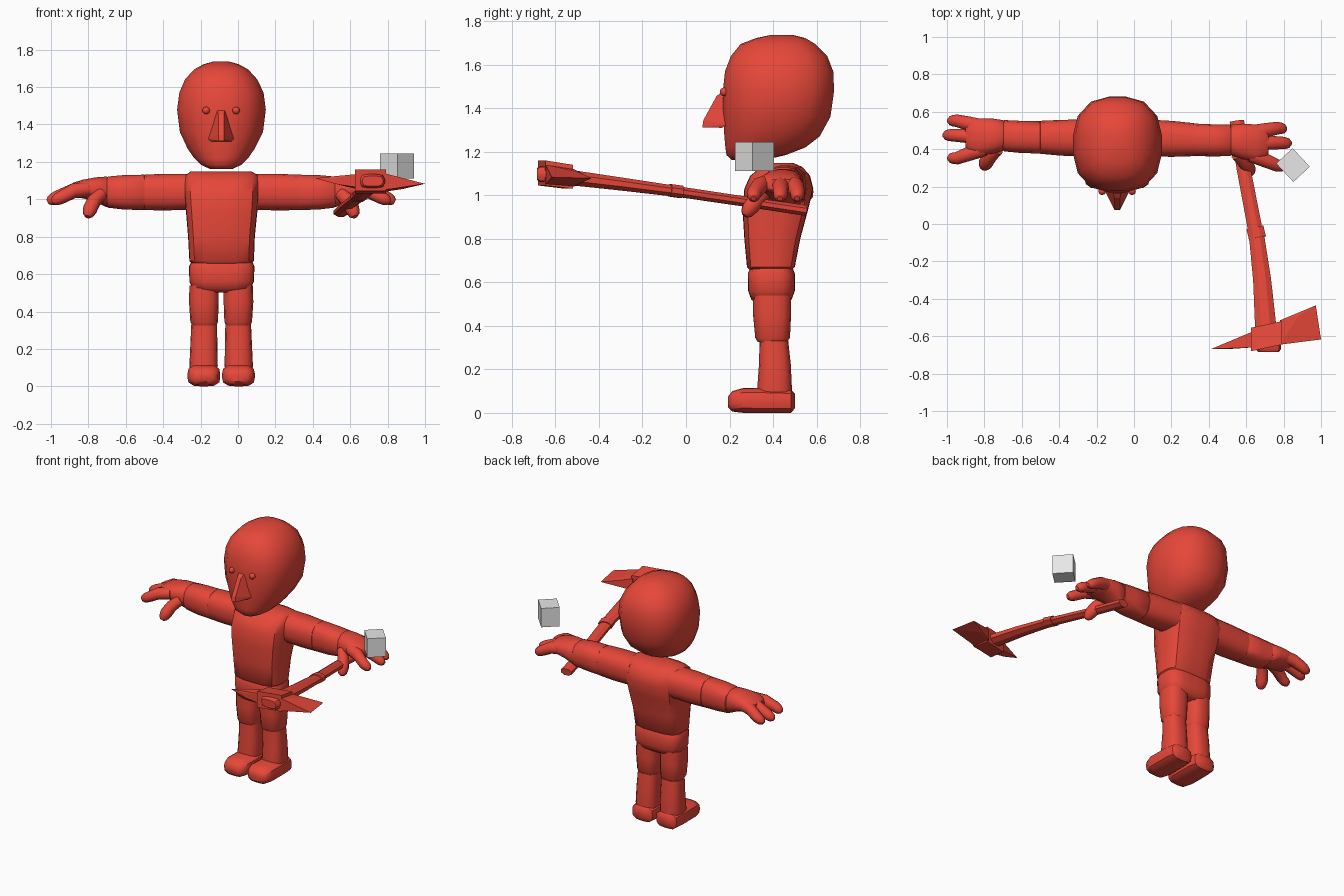
import bpy, bmesh, math
from mathutils import Vector, Matrix

CX = -0.09  # centre line of the figure


def material(name, rgb):
    m = bpy.data.materials.new(name)
    m.diffuse_color = (*rgb, 1)
    return m


RED = material("red", (0.8, 0.063, 0.041))
GREY = material("light_grey", (0.8, 0.8, 0.8))


def finish(bm, name, mat=RED, smooth=True):
    bmesh.ops.recalc_face_normals(bm, faces=bm.faces)
    me = bpy.data.meshes.new(name)
    bm.to_mesh(me)
    bm.free()
    me.materials.append(mat)
    ob = bpy.data.objects.new(name, me)
    bpy.context.collection.objects.link(ob)
    if smooth:
        bpy.ops.object.select_all(action='DESELECT')
        ob.select_set(True)
        bpy.context.view_layer.objects.active = ob
        bpy.ops.object.shade_smooth_by_angle(angle=math.radians(42))
    return ob


def skin(name, rings, place=lambda v: v, smooth=True):
    """Join rings of points into a capped solid."""
    bm = bmesh.new()
    vs = [[bm.verts.new(place(Vector(p))) for p in r] for r in rings]
    n = len(vs[0])
    for a, b in zip(vs, vs[1:]):
        for i in range(n):
            j = (i + 1) % n
            bm.faces.new((a[i], a[j], b[j], b[i]))
    bm.faces.new(vs[0])
    bm.faces.new(vs[-1])
    return finish(bm, name, smooth=smooth)


def loft(name, axis, rings, p=3, n=16, place=lambda v: v):
    """Rounded-box sections: (position, low1, high1, low2, high2)."""
    out = []
    for t, a0, a1, b0, b1 in rings:
        ring = []
        for i in range(n):
            ang = 2 * math.pi * (i + 0.5) / n
            c, s = math.cos(ang), math.sin(ang)
            # corner-rounded section normalised to reach its bounds
            k = (abs(c) ** p + abs(s) ** p) ** (-1 / p)
            u = (a0 + a1) / 2 + c * k * (a1 - a0) / 2
            v = (b0 + b1) / 2 + s * k * (b1 - b0) / 2
            ring.append({'x': (t, u, v), 'y': (u, t, v), 'z': (u, v, t)}[axis])
        out.append(ring)
    return skin(name, out, place)


def tube(name, pts, n=10, flat=1.0, place=lambda v: v, smooth=True):
    """Tapered tube through (x, y, z, radius) points."""
    ps = [Vector(q[:3]) for q in pts]
    rings = []
    for i, q in enumerate(pts):
        d = (ps[min(i + 1, len(ps) - 1)] - ps[max(i - 1, 0)]).normalized()
        side = d.cross(Vector((0, 0, 1))).normalized()
        up = side.cross(d)
        rings.append([ps[i] + side * q[3] * math.cos(a) + up * q[3] * flat * math.sin(a)
                      for a in (2 * math.pi * (k + 0.5) / n for k in range(n))])
    return skin(name, rings, place, smooth)


def hull(name, pts):
    bm = bmesh.new()
    for q in pts:
        bm.verts.new(q)
    bmesh.ops.convex_hull(bm, input=bm.verts)
    return finish(bm, name, smooth=False)


def finger(name, pts, place):
    """Tube with rounded ends."""
    a, b = Vector(pts[0][:3]), Vector(pts[-1][:3])
    d = (b - Vector(pts[-2][:3])).normalized()
    r = pts[-1][3]
    tip = [(*(b + d * r * 0.6), r * 0.8), (*(b + d * r), r * 0.4)]
    tube(name, pts + tip, 10, 1.0, place)


# head, narrowing to the chin
loft("head", 'z', [
    (1.162, -.15, -.03, .21, .36), (1.185, -.20, .02, .185, .46),
    (1.22, -.235, .055, .18, .55), (1.27, -.27, .09, .175, .615),
    (1.36, -.312, .135, .17, .665), (1.48, -.327, .15, .168, .682),
    (1.57, -.315, .138, .178, .678), (1.64, -.285, .105, .205, .65),
    (1.695, -.235, .055, .25, .595), (1.722, -.185, .005, .32, .55),
    (1.737, -.13, -.05, .39, .49)], p=2.6)

# eyes and nose
for side in (-1, 1):
    eye = bmesh.new()
    bmesh.ops.create_uvsphere(eye, u_segments=12, v_segments=8, radius=.02,
                              matrix=Matrix.Translation((CX + side * .08, .175, 1.475)))
    finish(eye, "eye_right" if side > 0 else "eye_left")
hull("nose", [(CX - .02, .165, 1.475), (CX + .02, .165, 1.475),
              (CX - .015, .14, 1.455), (CX + .015, .14, 1.455),
              (CX - .072, .19, 1.325), (CX + .072, .19, 1.325),
              (CX - .055, .165, 1.31), (CX + .055, .165, 1.31),
              (CX - .015, .08, 1.345), (CX + .015, .08, 1.345),
              (CX - .015, .075, 1.312), (CX + .015, .075, 1.312)])

# torso and hips
loft("torso", 'z', [
    (.655, -.245, .07, .295, .485), (.67, -.26, .085, .28, .5),
    (.8, -.267, .09, .268, .525), (.93, -.278, .103, .26, .56),
    (1.03, -.286, .11, .268, .585), (1.09, -.286, .11, .295, .57),
    (1.13, -.28, .105, .345, .535), (1.148, -.255, .075, .385, .495)], p=4, n=20)
loft("hips", 'z', [
    (.502, -.2, .02, .33, .46), (.52, -.24, .065, .3, .485),
    (.56, -.26, .085, .286, .5), (.64, -.262, .088, .284, .5),
    (.665, -.25, .078, .295, .49)], p=4, n=20)

for side, tag in ((-1, "left"), (1, "right")):
    def put(v, s=side):
        # the right arm swings slightly forward
        swing = .06 * max(0, v.x - .2) if s > 0 else 0
        return Vector((CX + s * v.x, v.y - swing, v.z))

    # legs
    loft("thigh_" + tag, 'z', [
        (.325, .025, .155, .33, .465), (.345, .017, .165, .318, .478),
        (.45, .013, .172, .308, .483), (.54, .013, .17, .308, .483)], 3, 16, put)
    loft("shin_" + tag, 'z', [
        (.09, .02, .168, .327, .487), (.11, .018, .17, .327, .487),
        (.22, .02, .165, .335, .482), (.33, .022, .16, .338, .47),
        (.342, .035, .148, .355, .455)], 3, 16, put)
    loft("foot_" + tag, 'y', [
        (.193, .045, .14, .025, .075), (.213, .018, .167, .006, .1),
        (.265, .005, .18, 0, .115), (.42, .006, .18, 0, .113),
        (.482, .015, .172, 0, .108), (.5, .045, .145, .02, .088)], 3.5, 16, put)

    # arms
    loft("upper_arm_" + tag, 'x', [
        (.15, .36, .56, .945, 1.137), (.3, .365, .557, .94, 1.137),
        (.41, .375, .552, .942, 1.132), (.42, .39, .54, .96, 1.117)], 2.8, 16, put)
    loft("forearm_" + tag, 'x', [
        (.4, .385, .54, .955, 1.12), (.412, .376, .55, .942, 1.132),
        (.52, .38, .552, .945, 1.13), (.605, .388, .556, .955, 1.122),
        (.617, .4, .545, .967, 1.11)], 2.8, 16, put)
    loft("palm_" + tag, 'x', [
        (.6, .4, .545, .965, 1.113), (.612, .39, .556, .957, 1.122),
        (.67, .375, .565, .985, 1.118), (.74, .365, .565, 1.005, 1.105),
        (.79, .38, .56, 1.01, 1.09), (.81, .41, .54, 1.02, 1.075)], 2.6, 16, put)

    # fingers and thumb
    for k, (y0, y1, reach) in enumerate(((.52, .552, .855), (.465, .475, .88), (.4, .352, .855))):
        finger(f"finger_{k + 1}_{tag}", [
            (.71, y0, 1.055, .04), (.79, (y0 + y1) / 2, 1.045, .04),
            (reach, y1, 1.01, .035), (reach + .02, y1, 1.0, .032)], put)
    finger("thumb_" + tag, [(.64, .4, 1.03, .035), (.68, .36, .99, .038),
                            (.7, .33, .95, .04), (.705, .32, .935, .036)], put)

# axe handle: lower grip, then the wider upper shaft
tube("handle_grip", [(.55, .55, .93, .042), (.585, .3, .967, .04), (.65, -.04, 1.017, .042)],
     8, .62, smooth=False)
tube("handle_collar", [(.647, -.02, 1.015, .05), (.66, -.075, 1.023, .05)], 8, .62, smooth=False)
tube("handle_shaft", [(.655, -.06, 1.02, .044), (.685, -.3, 1.052, .052), (.705, -.56, 1.085, .062)],
     8, .62, smooth=False)

# axe head block with its raised cap
hull("axe_block", [(x, y, z) for x, dy in ((.625, -.015), (.79, .02))
                   for y, z in ((-.54 + dy, 1.03), (-.54 + dy, 1.14),
                                (-.665 + dy, 1.045), (-.665 + dy, 1.16))])
loft("axe_cap", 'y', [(-.685, .665, .775, 1.07, 1.125), (-.67, .65, .785, 1.06, 1.135),
                      (-.63, .65, .785, 1.06, 1.135)], 4, 12)

# cutting blade and rear pick
hull("axe_blade", [(.78, -.515, 1.04), (.78, -.515, 1.12), (.78, -.645, 1.05), (.78, -.645, 1.14),
                   (.88, -.49, 1.055), (.88, -.49, 1.105), (1.0, -.617, 1.083), (.972, -.435, 1.078)])
hull("axe_pick", [(.635, -.575, 1.055), (.635, -.575, 1.135), (.635, -.66, 1.065), (.635, -.66, 1.135),
                  (.53, -.63, 1.08), (.53, -.63, 1.112), (.53, -.667, 1.08), (.53, -.667, 1.112),
                  (.413, -.668, 1.113)])

# floating cube
cube = bmesh.new()
bmesh.ops.create_cube(cube, size=1, matrix=Matrix.Translation((.85, .315, 1.178))
                      @ Matrix.Rotation(math.radians(-47), 4, 'Z')
                      @ Matrix.Diagonal((.135, .12, .133, 1)))
finish(cube, "cube", GREY, False)
